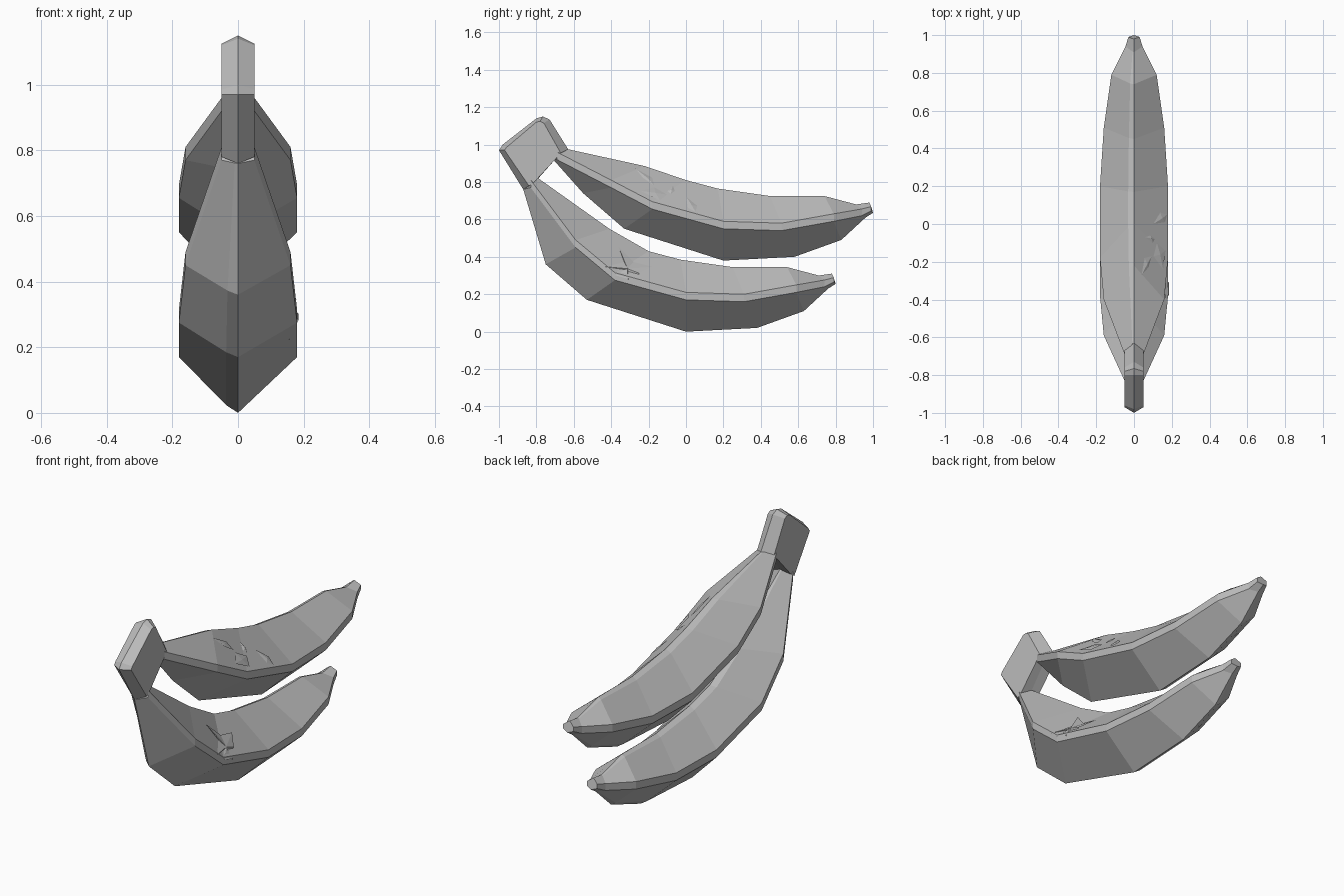
import bpy
import bmesh
from mathutils import Vector
from mathutils.bvhtree import BVHTree

default_cube = bpy.data.objects.get("Cube")
if default_cube:
    bpy.data.objects.remove(default_cube, do_unlink=True)

# Single flat grey
grey = bpy.data.materials.new("plain_grey")
grey.use_nodes = True
grey.diffuse_color = (0.5, 0.5, 0.5, 1)
shader = next(node for node in grey.node_tree.nodes if node.type == 'BSDF_PRINCIPLED')
shader.inputs["Base Color"].default_value = grey.diffuse_color


def finish_object(name, mesh_builder):
    """Turn a bmesh into a flat shaded object."""
    bmesh.ops.recalc_face_normals(mesh_builder, faces=mesh_builder.faces)
    mesh = bpy.data.meshes.new(name)
    mesh_builder.to_mesh(mesh)
    mesh.materials.append(grey)
    created = bpy.data.objects.new(name, mesh)
    bpy.context.collection.objects.link(created)
    return created


def bridge_rings(mesh_builder, rings):
    """Skin closed rings of equal length and cap both ends."""
    loops = [[mesh_builder.verts.new(point) for point in ring] for ring in rings]
    count = len(loops[0])
    for first, second in zip(loops, loops[1:]):
        for i in range(count):
            j = (i + 1) % count
            mesh_builder.faces.new((first[i], first[j], second[j], second[i]))
    mesh_builder.faces.new(loops[0])
    mesh_builder.faces.new(loops[-1])


def fruit_ring(station, shift):
    """Cross-section: top ridge, flat band on each side, keel below."""
    half_width, top, side, keel = station
    top, side, keel = (Vector(point) + shift for point in (top, side, keel))
    band = side + Vector((0, 0.04)) * min(1, half_width / 0.05)
    upper_bevel = top.lerp(band, 0.08)
    lower_bevel = keel.lerp(side, 0.14)
    outline = [(0, top), (half_width, band), (half_width, side), (0, keel),
               (-0.2 * half_width, lower_bevel), (-half_width, side),
               (-half_width, band), (-0.17 * half_width, upper_bevel)]
    return [(x, point.x, point.y) for x, point in outline]


def build_fruit(name, stations, shift):
    """Create one fruit and return a surface lookup for its marks."""
    builder = bmesh.new()
    bridge_rings(builder, [fruit_ring(station, shift) for station in stations])
    finish_object(name, builder)
    surface = BVHTree.FromBMesh(builder)
    builder.free()
    return surface


def build_mark(name, surface, outline, lift):
    """Thin faceted chip laid on the left side of a fruit."""
    def on_surface(point, offset):
        hit, normal, index, distance = surface.ray_cast(
            Vector((1, point[0], point[1])), Vector((-1, 0, 0)))
        if hit is None:
            hit, normal, index, distance = surface.find_nearest(
                Vector((0.2, point[0], point[1])))
        return hit + Vector((offset, 0, offset / 2))

    builder = bmesh.new()
    centre = sum((Vector(point) for point in outline), Vector((0, 0))) / len(outline)
    hub = builder.verts.new(on_surface(centre, lift))
    rim = [builder.verts.new(on_surface(point, 0.004)) for point in outline]
    for i, vertex in enumerate(rim):
        builder.faces.new((hub, vertex, rim[(i + 1) % len(rim)]))
    finish_object(name, builder)
    builder.free()


# Fruit stations: half width, then (y, z) of top ridge, side edge and keel
upper_neck = [
    (0.05, (-0.63, 0.975), (-0.69, 0.92), (-0.71, 0.92)),
    (0.16, (-0.22, 0.885), (-0.40, 0.77), (-0.55, 0.74)),
]
lower_neck = [
    (0.05, (-0.59, 1.20), (-0.63, 1.15), (-0.67, 1.14)),
    (0.16, (-0.21, 0.93), (-0.39, 0.83), (-0.55, 0.74)),
]
shared_body = [
    (0.18, (0, 0.81), (-0.18, 0.655), (-0.33, 0.55)),
    (0.18, (0.17, 0.765), (0.2, 0.55), (0.2, 0.38)),
    (0.16, (0.45, 0.725), (0.51, 0.54), (0.58, 0.40)),
    (0.12, (0.74, 0.725), (0.79, 0.59), (0.83, 0.49)),
    (0.045, (0.91, 0.68), (0.94, 0.62), (0.96, 0.61)),
    (0.03, (0.98, 0.69), (0.99, 0.645), (1, 0.635)),
]
upper_surface = build_fruit("upper_fruit", upper_neck + shared_body, Vector((0, 0)))
lower_surface = build_fruit("lower_fruit", lower_neck + shared_body, Vector((-0.2, -0.38)))

# Stem: slab with a raised ridge all round its edge
ridge = [(-1, 0.97), (-0.98, 1), (-0.80, 1.14), (-0.765, 1.15),
         (-0.73, 1.135), (-0.63, 0.975), (-0.71, 0.92), (-0.82, 0.785), (-0.87, 0.76)]
cheek = [(-0.97, 0.97), (-0.96, 0.985), (-0.80, 1.12), (-0.78, 1.125),
         (-0.76, 1.115), (-0.67, 0.955), (-0.70, 0.92), (-0.82, 0.79), (-0.84, 0.78)]
stem_builder = bmesh.new()
bridge_rings(stem_builder, [[(x, y, z) for y, z in profile]
                            for x, profile in ((-0.05, cheek), (0, ridge), (0.05, cheek))])
finish_object("stem", stem_builder)
stem_builder.free()

# Chips on the upper fruit
chips = [
    [(-0.27, 0.87), (-0.18, 0.82), (-0.17, 0.78), (-0.23, 0.82)],
    [(-0.24, 0.75), (-0.17, 0.77), (-0.10, 0.73), (-0.14, 0.70)],
    [(-0.10, 0.75), (-0.07, 0.78), (-0.06, 0.75), (-0.08, 0.735)],
    [(0, 0.72), (0.06, 0.67), (0.05, 0.64), (0.01, 0.66)],
]
for number, chip in enumerate(chips):
    build_mark(f"chip_{number + 1}", upper_surface, chip, 0.009)

# Star shaped split on the lower fruit
star = [(-0.36, 0.45), (-0.28, 0.37), (-0.18, 0.345), (-0.25, 0.31), (-0.28, 0.22),
        (-0.31, 0.28), (-0.38, 0.30), (-0.33, 0.33), (-0.43, 0.345), (-0.33, 0.37)]
build_mark("star_split", lower_surface, star, 0.009)
